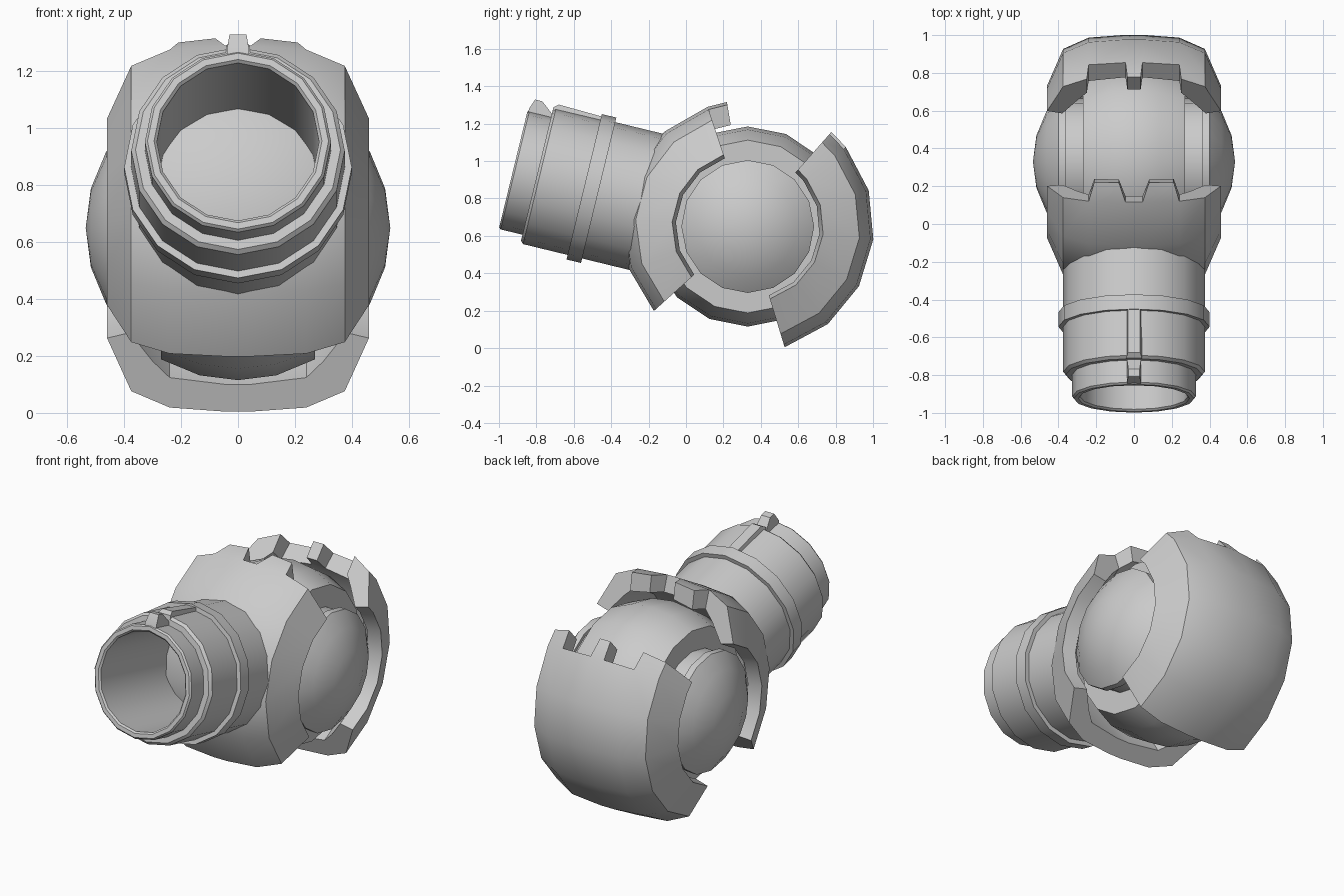
import bpy, bmesh
from math import sin, cos, pi, radians, atan2
from mathutils import Matrix, Vector

if "Cube" in bpy.data.objects:
    bpy.data.objects.remove(bpy.data.objects["Cube"])

CY, CZ = 0.33, 0.65      # ball centre (y, z)
SEG = 16


def finish(bm, name):
    bmesh.ops.remove_doubles(bm, verts=bm.verts, dist=1e-5)
    bmesh.ops.recalc_face_normals(bm, faces=bm.faces)
    me = bpy.data.meshes.new(name)
    bm.to_mesh(me)
    bm.free()
    ob = bpy.data.objects.new(name, me)
    bpy.context.collection.objects.link(ob)
    bpy.ops.object.select_all(action='DESELECT')
    ob.select_set(True)
    bpy.context.view_layer.objects.active = ob
    bpy.ops.object.shade_smooth_by_angle(angle=radians(30))
    return ob


def lathe(name, profile, frame, closed=False):
    """Revolve (radius, distance) pairs about the frame's z axis."""
    bm = bmesh.new()
    rings = [[bm.verts.new(frame @ Vector((r * cos(2 * pi * k / SEG), r * sin(2 * pi * k / SEG), t)))
              for k in range(SEG)] for r, t in profile]
    pairs = list(zip(rings, rings[1:])) + ([(rings[-1], rings[0])] if closed else [])
    for a, b in pairs:
        for k in range(SEG):
            n = (k + 1) % SEG
            bm.faces.new((a[k], a[n], b[n], b[k]))
    return finish(bm, name)


def extrude_x(name, outline, frame, w_base, w_top, r_mid):
    """Barrel-top block: (radius, distance) outline, narrower above r_mid."""
    bm = bmesh.new()
    sides = []
    for s in (-1, 1):
        sides.append([bm.verts.new(frame @ Vector((s * (w_top if r > r_mid else w_base), r, t)))
                      for r, t in outline])
    a, b = sides
    bm.faces.new(a)
    bm.faces.new(b[::-1])
    for i in range(len(a)):
        n = (i + 1) % len(a)
        bm.faces.new((a[i], a[n], b[n], b[i]))
    return finish(bm, name)


def shell(name, start, end, tip, tip_cells, shifts):
    """Curved socket shell; the last angular row exists only on tip_cells."""
    half = [(0.045, 0.675, 0.045, 0.575), (0.24, 0.66, 0.24, 0.55),
            (0.375, 0.60, 0.30, 0.49), (0.46, 0.405, 0.38, 0.385)]
    cols = [(-a, b, -c, d) for a, b, c, d in half[::-1]] + half
    angs = [start + (end - start) * i / 5 for i in range(6)] + [tip]
    cells = {(i, j) for i in range(7) for j in range(6) if j < 5 or i in tip_cells}
    bm = bmesh.new()
    cache = {}

    def v(i, j, k):
        if (i, j, k) not in cache:
            x, r = cols[i][2 * k:2 * k + 2]
            if j == 6:
                x += shifts.get(i, 0)
            a = radians(angs[j])
            cache[i, j, k] = bm.verts.new((x, CY + r * cos(a), CZ + r * sin(a)))
        return cache[i, j, k]

    for i, j in cells:
        c = [(i, j), (i + 1, j), (i + 1, j + 1), (i, j + 1)]
        for k in (0, 1):
            bm.faces.new([v(*p, k) for p in c])
        nbrs = [(i, j - 1), (i + 1, j), (i, j + 1), (i - 1, j)]
        for e, nb in enumerate(nbrs):
            if nb not in cells:
                p, q = c[e], c[(e + 1) % 4]
                bm.faces.new((v(*p, 0), v(*q, 0), v(*q, 1), v(*p, 1)))
    return finish(bm, name)


# Ball core: spherical band, side grooves and side caps, revolved about x
R = 0.535
side = [(R, 0.0), (0.518, 0.135), (0.462, 0.27), (0.335, 0.27), (0.335, 0.36),
        (0.355, 0.36), (0.355, 0.40)]
side += [(R * cos(radians(a)), R * sin(radians(a))) for a in (60, 75)] + [(0, R)]
core = [(r, -t) for r, t in side[:0:-1]] + side
frame_x = Matrix.Translation((0, CY, CZ)) @ Matrix.Rotation(pi / 2, 4, 'Y')
lathe("ball_core", core, frame_x)

# Socket shells with interlocking teeth
shell("front_shell", 222, 108.5, 99.5, {2, 4}, {2: 0.03, 3: -0.035, 4: 0.035, 5: -0.03})
shell("back_shell", -73, 39, 48.5, {0, 1, 3, 5, 6}, {2: -0.01, 3: 0.01, 4: -0.01, 5: 0.01})

# Barrel: stepped tube on an axis through the ball centre
axis = Vector((0, -0.971, 0.236)).normalized()
up = Vector((0, 0.236, 0.971)).normalized()
right = up.cross(axis)
barrel_frame = Matrix((right, up, axis)).transposed().to_4x4()
barrel_frame.translation = (0, CY, CZ)
barrel = [(0.375, 0.52), (0.375, 0.82), (0.40, 0.82), (0.40, 0.90), (0.375, 0.90),
          (0.375, 1.145), (0.36, 1.16), (0.327, 1.16), (0.327, 1.28), (0.318, 1.29),
          (0.295, 1.29), (0.285, 1.28), (0.285, 0.52)]
lathe("barrel", barrel, barrel_frame, closed=True)

# Top rail and front sight
extrude_x("top_rail", [(0.35, 0.89), (0.387, 0.89), (0.395, 1.135), (0.375, 1.16), (0.35, 1.16)],
          barrel_frame, 0.042, 0.032, 0.38)
extrude_x("front_sight", [(0.31, 1.285), (0.335, 1.285), (0.391, 1.265), (0.391, 1.225),
                          (0.335, 1.155), (0.31, 1.155)], barrel_frame, 0.038, 0.03, 0.36)
